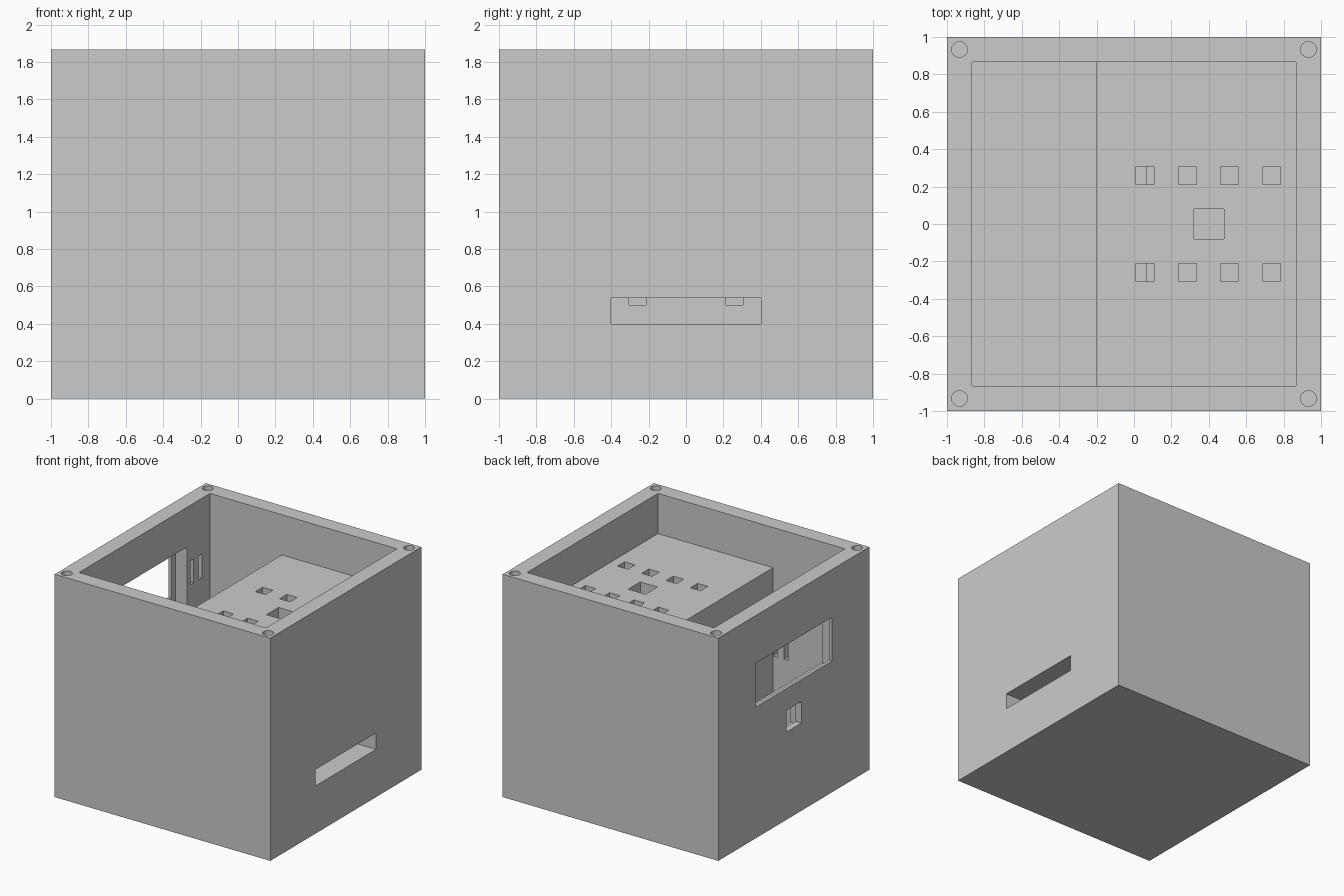
import bpy
import bmesh
from math import radians

cube = bpy.data.objects.get("Cube")
if cube:
    bpy.data.objects.remove(cube, do_unlink=True)

# Single plain grey plastic
grey = bpy.data.materials.new("plain_grey")
grey.use_nodes = True
colour = (0.6, 0.6, 0.6, 1)
grey.diffuse_color = colour
shader = next(n for n in grey.node_tree.nodes if n.type == 'BSDF_PRINCIPLED')
shader.inputs["Base Color"].default_value = colour


def add_object(name, bm):
    mesh = bpy.data.meshes.new(name)
    bmesh.ops.recalc_face_normals(bm, faces=bm.faces)
    bm.to_mesh(mesh)
    bm.free()
    mesh.materials.append(grey)
    obj = bpy.data.objects.new(name, mesh)
    bpy.context.collection.objects.link(obj)
    return obj


def box(name, x, y, z):
    """Box from (low, high) ranges on each axis."""
    bm = bmesh.new()
    bmesh.ops.create_cube(bm, size=1)
    for v in bm.verts:
        for i, (low, high) in enumerate((x, y, z)):
            v.co[i] = high if v.co[i] > 0 else low
    return add_object(name, bm)


def cylinder(name, x, y, z, radius):
    bm = bmesh.new()
    bmesh.ops.create_cone(bm, cap_ends=True, segments=32, radius1=radius,
                          radius2=radius, depth=z[1] - z[0])
    bmesh.ops.translate(bm, verts=bm.verts, vec=(x, y, sum(z) / 2))
    return add_object(name, bm)


def cut(target, cutter):
    """Subtract the cutter, then discard it."""
    cutter.hide_render = True
    mod = target.modifiers.new("cut", 'BOOLEAN')
    mod.operation = 'DIFFERENCE'
    mod.solver = 'EXACT'
    mod.object = cutter
    bpy.context.view_layer.objects.active = target
    bpy.ops.object.modifier_apply(modifier=mod.name)
    bpy.data.objects.remove(cutter, do_unlink=True)


HEIGHT = 1.867
INNER = 0.867       # inside half width
SHELF = 1.53        # height of the raised deck
DEEP = -0.2         # edge of the deck

housing = box("housing", (-1, 1), (-1, 1), (0, HEIGHT))

# Stepped cavity: an L-shaped profile extruded across the depth
bm = bmesh.new()
profile = [(-INNER, 0.133), (DEEP, 0.133), (DEEP, SHELF),
           (INNER, SHELF), (INNER, 2), (-INNER, 2)]
face = bm.faces.new([bm.verts.new((x, -INNER, z)) for x, z in profile])
side = bmesh.ops.extrude_face_region(bm, geom=[face])["geom"]
bmesh.ops.translate(bm, vec=(0, 2 * INNER, 0),
                    verts=[g for g in side if isinstance(g, bmesh.types.BMVert)])
cut(housing, add_object("cavity_cutter", bm))

# Display window and small port, each with a wider recess behind it
for half, z, recess_half, recess_z, depth in (
        (0.507, (1.1, 1.467), 0.56, (1.03, 1.533), -0.973),
        (0.1, (0.735, 0.915), 0.147, (0.69, 0.96), -0.947)):
    cut(housing, box("opening_cutter", (-1.1, -0.8), (-half, half), z))
    cut(housing, box("recess_cutter", (depth, -0.8),
                     (-recess_half, recess_half), recess_z))

# Side drawer slot running under the deck
cut(housing, box("slot_cutter", (0.067, 1.1), (-0.4, 0.4), (0.4, 0.537)))

# Deck holes dropping into the slot
s = 0.048
for y in (-0.26, 0.26):
    for i in range(4):
        x = 0.06 + i * 0.2255
        cut(housing, box("hole_cutter", (x - s, x + s), (y - s, y + s), (0.5, 1.6)))
cut(housing, box("hole_cutter", (0.32, 0.48), (-0.08, 0.08), (0.5, 1.6)))

# Narrow tie slots on the inner walls
for y in (0.61, 0.717):
    cut(housing, box("tie_cutter", (-0.92, -0.8), (y, y + 0.042), (1.2, 1.4)))
for x in (-0.34, -0.24):
    cut(housing, box("tie_cutter", (x, x + 0.038), (-0.92, -0.8), (0.79, 0.99)))

# Screw holes in the rim corners
for x in (-0.933, 0.933):
    for y in (-0.933, 0.933):
        cut(housing, cylinder("screw_cutter", x, y, (1.6, 2), 0.042))

# Sharp edges, smooth screw-hole walls
bpy.ops.object.select_all(action='DESELECT')
housing.select_set(True)
bpy.context.view_layer.objects.active = housing
bpy.ops.object.shade_smooth_by_angle(angle=radians(30))
